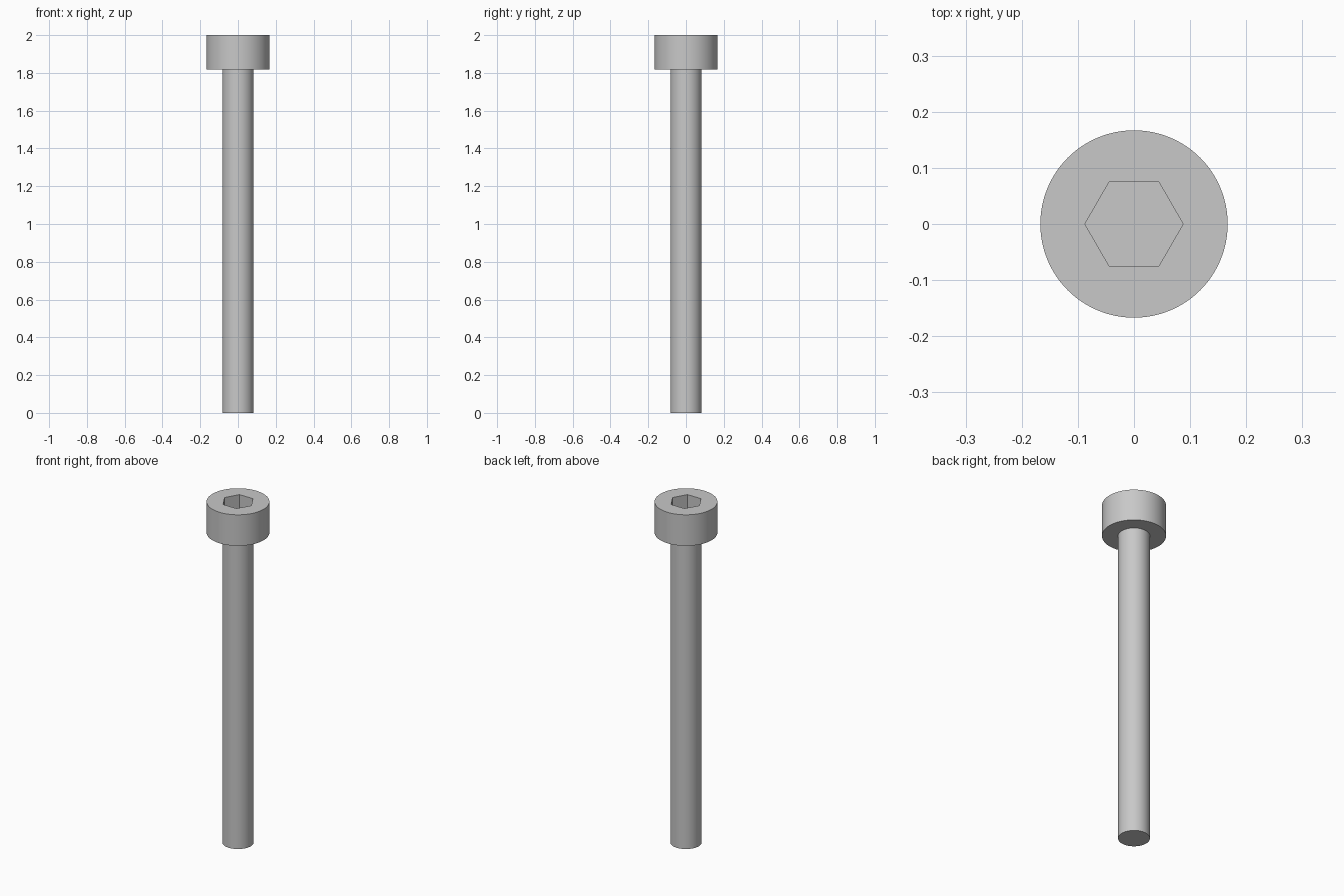
import bpy
import bmesh
from math import cos, pi, tau

cube = bpy.data.objects.get("Cube")
if cube:
    bpy.data.objects.remove(cube, do_unlink=True)

SEGMENTS = 96        # multiple of six, so the socket corners fall on vertices
SHAFT_R = 0.083
HEAD_R = 0.167
SOCKET_R = 0.0875    # centre to corner
HEAD_BASE = 1.818
TOP = 2.0
SOCKET_FLOOR = 1.909

steel = bpy.data.materials.new("steel grey")
steel.use_nodes = True
grey = (0.58, 0.58, 0.58, 1)
steel.diffuse_color = grey
steel.node_tree.nodes["Principled BSDF"].inputs["Base Color"].default_value = grey


def circle(angle):
    return 1.0


def hexagon(angle):
    """Distance to a hexagon's edge, with a corner on the x axis."""
    return cos(pi / 6) / cos(angle % (pi / 3) - pi / 6)


def stacked_rings(name, rings):
    """Closed solid skinned through (radius, height, outline) rings."""
    bm = bmesh.new()
    loops = []
    for radius, z, outline in rings:
        loop = []
        for i in range(SEGMENTS):
            a = tau * i / SEGMENTS
            r = radius * outline(a)
            loop.append(bm.verts.new((r * cos(a), r * cos(a - pi / 2), z)))
        loops.append(loop)
    for low, high in zip(loops, loops[1:]):
        for i in range(SEGMENTS):
            j = (i + 1) % SEGMENTS
            bm.faces.new((low[i], low[j], high[j], high[i]))
    bm.faces.new(loops[0][::-1])
    bm.faces.new(loops[-1])
    bmesh.ops.recalc_face_normals(bm, faces=bm.faces)
    mesh = bpy.data.meshes.new(name)
    bm.to_mesh(mesh)
    bm.free()
    mesh.materials.append(steel)
    obj = bpy.data.objects.new(name, mesh)
    bpy.context.collection.objects.link(obj)
    bpy.ops.object.select_all(action='DESELECT')
    obj.select_set(True)
    bpy.context.view_layer.objects.active = obj
    bpy.ops.object.shade_smooth_by_angle(angle=pi / 6)
    return obj


# Shaft, shoulder, cylindrical head and hexagonal socket as one skin
stacked_rings("socket_head_bolt", [
    (SHAFT_R, 0, circle),
    (SHAFT_R, HEAD_BASE, circle),
    (HEAD_R, HEAD_BASE, circle),
    (HEAD_R, TOP, circle),
    (SOCKET_R, TOP, hexagon),
    (SOCKET_R, SOCKET_FLOOR, hexagon),
])
